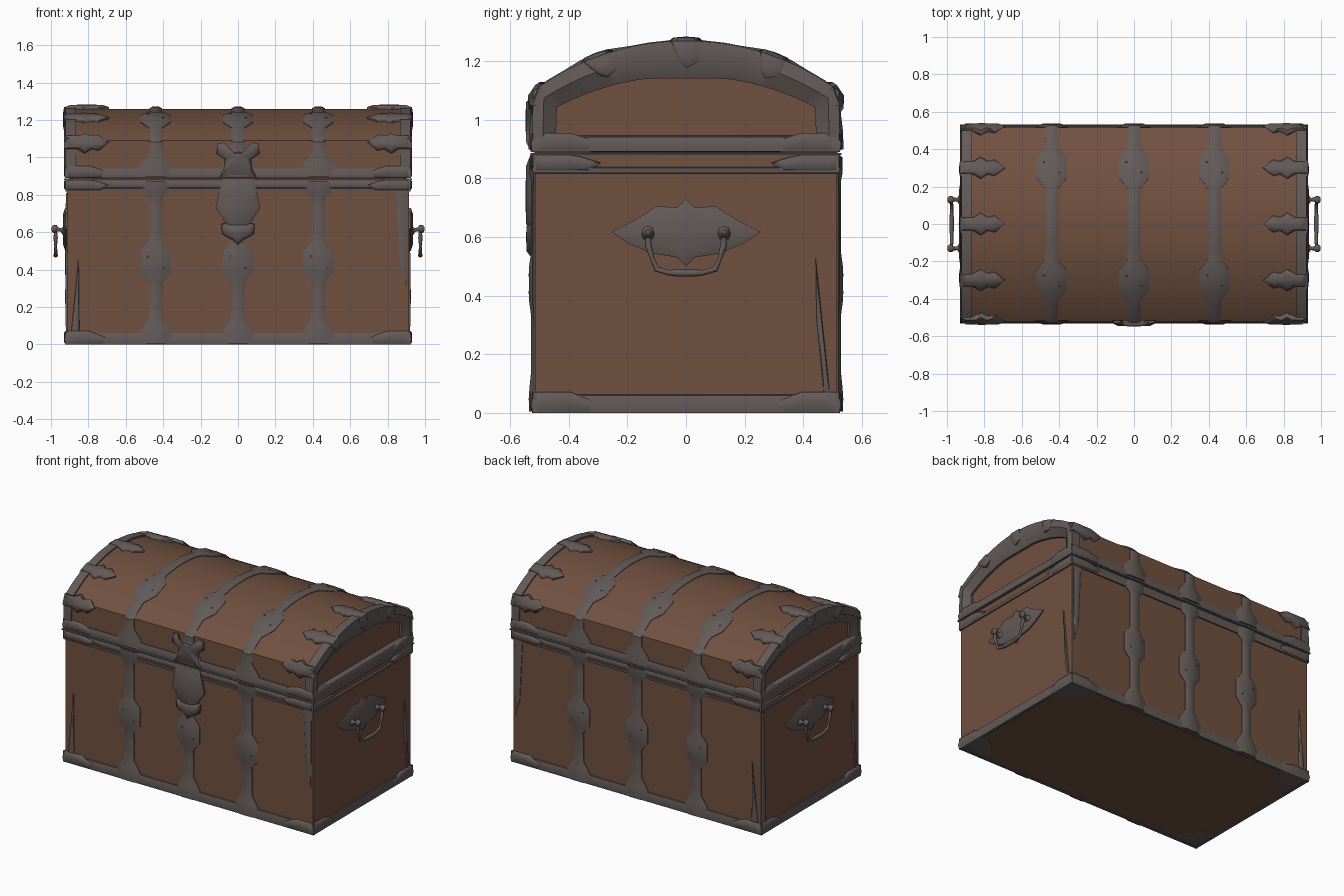
import bpy, bmesh, math
from mathutils import Vector

cube = bpy.data.objects.get("Cube")
if cube:
    bpy.data.objects.remove(cube, do_unlink=True)


def material(name, rgb):
    m = bpy.data.materials.new(name)
    m.use_nodes = True
    m.diffuse_color = (*rgb, 1)
    node = m.node_tree.nodes["Principled BSDF"]
    node.inputs["Base Color"].default_value = (*rgb, 1)
    node.inputs["Roughness"].default_value = 0.7
    return m


WOOD = material("brown_wood", (0.165, 0.082, 0.051))
IRON = material("grey_iron", (0.125, 0.103, 0.098))

X, Y = 0.915, 0.515            # half sizes of the wooden body
R, EAVE, BASE = 0.87, 1.09, 0.888   # lid arc radius, eave and base heights
ANG = math.asin(Y / R)
ARC = R * ANG
TOP_T = ARC + EAVE - BASE      # half length of the lid outline
CZ = EAVE - R * math.cos(ANG)


def build(name, verts, faces, mat=IRON, angle=35):
    bm = bmesh.new()
    vs = [bm.verts.new(v) for v in verts]
    for f in faces:
        bm.faces.new([vs[i] for i in f])
    bmesh.ops.recalc_face_normals(bm, faces=bm.faces)
    me = bpy.data.meshes.new(name)
    bm.to_mesh(me)
    bm.free()
    me.materials.append(mat)
    ob = bpy.data.objects.new(name, me)
    bpy.context.collection.objects.link(ob)
    bpy.ops.object.select_all(action='DESELECT')
    ob.select_set(True)
    bpy.context.view_layer.objects.active = ob
    bpy.ops.object.shade_smooth_by_angle(angle=math.radians(angle))
    return ob


def loft(name, rings, closed=False, mat=IRON, angle=35):
    """Skin a list of equal closed sections; cap the ends unless closed."""
    n, m = len(rings[0]), len(rings)
    faces = []
    for i in range(m if closed else m - 1):
        a, b = i * n, (i + 1) % m * n
        faces += [(a + j, a + (j + 1) % n, b + (j + 1) % n, b + j) for j in range(n)]
    if not closed:
        faces += [tuple(range(n)), tuple(range((m - 1) * n, m * n))]
    return build(name, [v for r in rings for v in r], faces, mat, angle)


# Surface placements: (u, v, height) to a point
def lid(u, t, h):
    s, a = (1 if t >= 0 else -1), abs(t)
    if a <= ARC:
        g = a / R
        return (u, s * (R + h) * math.sin(g), CZ + (R + h) * math.cos(g))
    return (u, s * (Y + h), EAVE - (a - ARC))


def wall(s):
    return lambda u, v, h: (u, s * (Y + h), v)


def end(s):
    return lambda u, v, h: (s * (X + h), u, v)


def rim_point(t, f, h=0):
    """Point across the face of the lid end arch, f from outside to inside."""
    _, y, z = lid(0, t, 0.01)
    inner = (y * 0.845, min(0.945 + (z - 0.945) * 0.63, 1.14))
    return y + (inner[0] - y) * f, z + (inner[1] - z) * f


def plate(name, outline, place, h=0.018):
    """Hammered plate: outline, raised inner rim and domed middle."""
    n = len(outline)
    cu, cv = sum(p[0] for p in outline) / n, sum(p[1] for p in outline) / n
    verts = []
    for k, z in ((1, -0.006), (1, h * 0.45), (0.72, h)):
        verts += [place(cu + (u - cu) * k, cv + (v - cv) * k, z) for u, v in outline]
    verts.append(place(cu, cv, h * 1.1))
    faces = [(r + j, r + (j + 1) % n, r + n + (j + 1) % n, r + n + j)
             for r in (0, n) for j in range(n)]
    faces += [(2 * n + j, 2 * n + (j + 1) % n, 3 * n) for j in range(n)]
    return build(name, verts, faces, angle=50)


def strap(name, x, widths, place, h=0.013):
    """Strap along v whose half width follows (v, width) pairs."""
    rings = []
    for (v0, w0), (v1, w1) in zip(widths, widths[1:]):
        steps = max(1, int((v1 - v0) / 0.06))
        for i in range(steps + (v1 == widths[-1][0])):
            k = i / steps
            v, w = v0 + (v1 - v0) * k, w0 + (w1 - w0) * k
            top = h + max(0, w - 0.035) * 0.15
            rings.append([place(x + a * w, v, b) for a, b in
                          ((-1, -.006), (-1, .004), (-.5, top), (.5, top), (1, .004), (1, -.006))])
    loft(name, rings)


def band(name, profile):
    """Rectangular band round the chest from (offset, z) points."""
    loft(name, [[(sx * (X + o), sy * (Y + o), z) for o, z in profile]
                for sx, sy in ((1, 1), (-1, 1), (-1, -1), (1, -1))], closed=True)


def tube(name, path, radius):
    """Round bar through (point, radius factor) pairs."""
    cu = bpy.data.curves.new(name, 'CURVE')
    cu.dimensions, cu.bevel_depth, cu.bevel_resolution, cu.use_fill_caps = '3D', radius, 2, True
    sp = cu.splines.new('POLY')
    sp.points.add(len(path) - 1)
    for p, (co, r) in zip(sp.points, path):
        p.co, p.radius = (*co, 1), r
    cu.materials.append(IRON)
    bpy.context.collection.objects.link(bpy.data.objects.new(name, cu))


# Wooden body and arched lid
loft("chest_body", [[(sx * X, sy * Y, z) for sx, sy in ((1, 1), (-1, 1), (-1, -1), (1, -1))]
                    for z in (0.005, 0.88)], mat=WOOD)
outline_t = [-TOP_T] + [ARC * i / 12 for i in range(-12, 13)] + [TOP_T]
loft("lid_wood", [[lid(x, t, 0) for t in outline_t] for x in (-0.885, 0.885)], mat=WOOD)

# Horizontal iron bands
band("bottom_band", [(-.01, 0), (.008, 0), (.013, .03), (.006, .06), (-.01, .065)])
band("body_top_band", [(-.01, .815), (.008, .818), (.01, .835), (-.01, .843)])
band("seam_strip", [(-.03, .879), (.016, .88), (.016, .886), (-.03, .89)])
band("lid_band", [(-.04, .89), (.01, .891), (.014, .92), (.006, .94), (-.04, .947)])

# Straps on the walls and across the lid
wall_w = [(0.005, .085), (.05, .09), (.09, .07), (.14, .036), (.33, .036), (.38, .08),
          (.5, .08), (.55, .036), (.79, .036), (.82, .075), (.872, .075)]
half_w = [(0, .034), (.19, .034), (.25, .08), (.36, .08), (.43, .034),
          (TOP_T - .13, .036), (TOP_T - .07, .085), (TOP_T - .01, .095)]
lid_w = [(-t, w) for t, w in reversed(half_w[1:])] + half_w
for x in (-0.44, 0, 0.43):
    strap("lid_strap", x, lid_w, lid)
    for s in (-1, 1):
        strap("wall_strap", x, wall_w, wall(s))
        # Rivets on the strap bosses
        for dx, dz in ((-.04, .03), (.04, -.03)):
            for put, v in ((wall(s), .44), (lid, s * .305)):
                tube("rivet", [(put(x + dx, v + dz, .01), 1), (put(x + dx, v + dz, .022), .6)], .008)

leaf = [(.93, -.035), (.86, -.035), (.82, -.06), (.78, -.035), (.745, -.045), (.69, 0),
        (.745, .045), (.78, .035), (.82, .06), (.86, .035), (.93, .035)]
for sx in (-1, 1):
    # Arched rim around the lid end
    rim_t = [-TOP_T + .05] + [ARC * i / 12 for i in range(-12, 13)] + [TOP_T - .05]
    rings = []
    for t in rim_t:
        o, m, i = rim_point(t, 0), rim_point(t, .45), rim_point(t, 1)
        rings.append([(sx * x, *p) for x, p in
                      ((.865, o), (.922, o), (.93, m), (.9, i), (.865, i))])
    loft("lid_end_rim", rings)

    # Leaf shaped clamps over the lid ends, continued on the rim face
    for t in (-.56, -.305, 0, .305, .56):
        plate("lid_leaf", [(sx * u, t + v) for u, v in leaf], lid, .022)
        if abs(t) < .5:
            plate("rim_clamp", [(t - .05, 0), (t - .03, .5), (t, .72), (t + .05, .55), (t + .04, 0)],
                  lambda u, v, h: (sx * (.921 + h * .8), *rim_point(u, v)), .016)

    # Corner plates along the bands
    for sy in (-1, 1):
        for low, high in ((0.0, .072), (.825, .88), (.89, .955)):
            mid = (low + high) / 2
            shape = [(0, low), (0, high), (.13, high), (.17, mid + .02), (.235, mid), (.2, low)]
            plate("corner_plate_long", [(sx * (.925 - d), z) for d, z in shape], wall(sy), .016)
            plate("corner_plate_end", [(sy * (.525 - d), z) for d, z in shape], end(sx), .014)
        plate("bottom_corner", [(sx * .92, sy * .52), (sx * .70, sy * .52), (sx * .76, sy * .43),
                                (sx * .83, sy * .35), (sx * .92, sy * .31)],
              lambda u, v, h: (u, v, .006 - h), .005)

    # Handle back plate
    half = [(0, .73), (.03, .70), (.1, .705), (.17, .66), (.255, .617),
            (.19, .575), (.12, .545), (.03, .53), (0, .50)]
    plate("handle_plate", half + [(-y, z) for y, z in reversed(half[1:-1])], end(sx), .02)
    # Handle posts and hanging bail
    for sy in (-1, 1):
        tube("handle_post", [((sx * x, sy * .13, z), r) for x, z, r in
                             ((.92, .61, 1.8), (.937, .61, 1.6), (.945, .612, .7), (.965, .615, .8),
                              (.972, .617, 1.5), (.988, .617, 1.5), (.998, .617, .6))], .014)
    bail = [(.13, .61, .8), (.128, .57, 1.3), (.115, .525, .8), (.1, .49, 1.1), (.06, .478, 1),
            (.03, .477, 1.4)]
    full = bail + [(-y, z, r) for y, z, r in reversed(bail)]
    tube("handle_bail", [((sx * .975, y, z), r) for y, z, r in full], .009)

    # Corner splinters on the end walls
    plate("end_splinter", [(sx * y, z) for y, z in ((.442, .53), (.445, .32), (.47, .07), (.49, .07))],
          end(sx), .008)

plate("end_splinter_tall", [(.49, .81), (.51, .81), (.508, .06), (.47, .06)], end(-1), .008)

# Top strips and corner splinters on the front and back walls
for s in (-1, 1):
    plate("wall_top_strip", [(-.9, .838), (.9, .838), (.9, .876), (-.9, .876)], wall(s), .008)
    plate("wall_splinter_upper", [(.845, .82), (.905, .82), (.9, .31), (.865, .42)], wall(s), .009)
    plate("wall_splinter_lower", [(-.893, .05), (-.848, .05), (-.852, .47)], wall(s), .009)

# Front latch: lower escutcheon, scroll and hasp
front = wall(-1)


def mirrored(half):
    return half + [(-x, z) for x, z in reversed(half) if x]


plate("latch_plate", mirrored([(.085, .885), (.1, .82), (.12, .73), (.08, .67), (.05, .62), (0, .61)]),
      front, .03)
plate("latch_scroll", mirrored([(.04, .65), (.09, .645), (.085, .59), (.03, .56), (0, .53)]),
      front, .028)
plate("latch_hasp", mirrored([(0, 1.03), (.06, 1.02), (.075, 1.08), (.11, 1.075), (.115, 1.02),
                              (.07, .99), (.075, .94), (.1, .89)]), front, .03)
